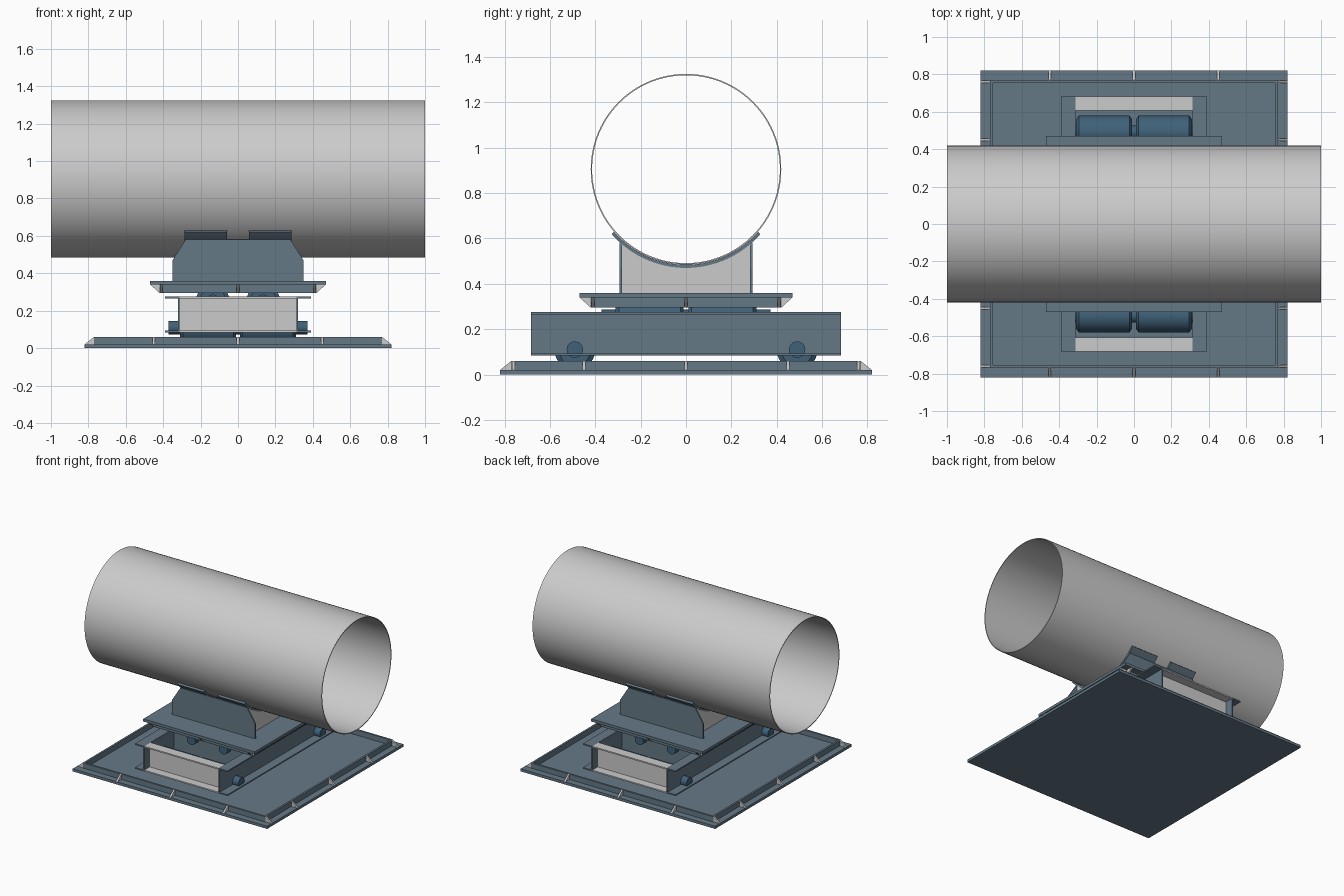
import bpy, bmesh, math
from mathutils import Matrix

if "Cube" in bpy.data.objects:
    bpy.data.objects.remove(bpy.data.objects["Cube"])


def material(name, rgb):
    m = bpy.data.materials.new(name)
    m.diffuse_color = (*rgb, 1)
    m.use_nodes = True
    m.node_tree.nodes["Principled BSDF"].inputs["Base Color"].default_value = m.diffuse_color
    return m


STEEL = material("blue_steel", (0.13, 0.19, 0.24))
ROLLER = material("roller_blue", (0.05, 0.12, 0.19))


def finish(name, bm, mat=None, smooth=False):
    bmesh.ops.recalc_face_normals(bm, faces=bm.faces)
    me = bpy.data.meshes.new(name)
    bm.to_mesh(me)
    bm.free()
    ob = bpy.data.objects.new(name, me)
    bpy.context.collection.objects.link(ob)
    if mat:
        me.materials.append(mat)
    if smooth:
        bpy.ops.object.select_all(action='DESELECT')
        ob.select_set(True)
        bpy.context.view_layer.objects.active = ob
        bpy.ops.object.shade_smooth_by_angle(angle=math.radians(30))
    return ob


def box(bm, x0, x1, y0, y1, z0, z1):
    m = Matrix.Translation(((x0 + x1) / 2, (y0 + y1) / 2, (z0 + z1) / 2))
    m = m @ Matrix.Diagonal((x1 - x0, y1 - y0, z1 - z0, 1))
    bmesh.ops.create_cube(bm, size=1, matrix=m)


def prism(bm, pts, a, b, axis):
    """Extrude a profile from a to b; profile is (y,z) for axis x, (x,z) for axis y."""
    def put(p, t):
        return (t, p[0], p[1]) if axis == 'x' else (p[0], t, p[1])
    lo = [bm.verts.new(put(p, a)) for p in pts]
    hi = [bm.verts.new(put(p, b)) for p in pts]
    bm.faces.new(lo)
    bm.faces.new(hi)
    n = len(pts)
    for i in range(n):
        bm.faces.new((lo[i], lo[(i + 1) % n], hi[(i + 1) % n], hi[i]))


def lathe_x(bm, profile, centre, axis='x', segs=40):
    """Revolve (position along axis, radius) points; closes the loop when closed ring."""
    rings = []
    for t, r in profile:
        ring = []
        for k in range(segs):
            a = 2 * math.pi * k / segs
            u, v = r * math.cos(a), r * math.sin(a)
            c = (t, centre[0] + u, centre[1] + v)
            ring.append(bm.verts.new(c if axis == 'x' else (c[1], t, c[2])))
        rings.append(ring)
    for p, q in zip(rings, rings[1:]):
        for k in range(segs):
            j = (k + 1) % segs
            bm.faces.new((p[k], p[j], q[j], q[k]))
    return rings


def arc(r, a0, a1, n):
    """Points on the underside of the pipe circle; angle measured from straight down."""
    return [(r * math.sin(a0 + (a1 - a0) * i / n), PZ - r * math.cos(a0 + (a1 - a0) * i / n))
            for i in range(n + 1)]


PZ, PR = 0.905, 0.42

# Pipe: thin open tube
bm = bmesh.new()
lathe_x(bm, [(-1, PR), (1, PR), (1, PR - .006), (-1, PR - .006), (-1, PR)], (0, PZ), segs=96)
bmesh.ops.remove_doubles(bm, verts=bm.verts, dist=1e-5)
finish("pipe", bm, None, True)


# Plates with a rim wall and triangular gussets
def rimmed_plate(name, half, wall, z_out, z_face, z_rim, gx, gy):
    bm = bmesh.new()
    box(bm, -half, half, -half, half, min(z_out, z_face), max(z_out, z_face))
    finish(name + "_plate", bm, STEEL)
    bm = bmesh.new()
    za, zb = sorted((z_face, z_rim))
    for s in (-1, 1):
        box(bm, *sorted((s * wall, s * (wall - .015))), -wall, wall, za, zb)
        box(bm, -wall + .015, wall - .015, *sorted((s * wall, s * (wall - .015))), za, zb)
    finish(name + "_rim", bm, STEEL)
    bm = bmesh.new()
    for s in (-1, 1):
        tri = [(s * wall, z_face), (s * half, z_face), (s * wall, z_rim)]
        for g in gx:
            prism(bm, tri, g - .007, g + .007, 'x')
        for g in gy:
            prism(bm, tri, g - .007, g + .007, 'y')
    finish(name + "_gussets", bm)


rimmed_plate("base", .82, .77, 0, .02, .06, (-.45, 0, .45), (-.76, -.45, 0, .45, .76))
rimmed_plate("slide", .47, .42, .36, .34, .295, (-.41, 0, .41), (-.41, 0, .41))

# Roller box: long side channels with outward flanges
bm = bmesh.new()
for s in (-1, 1):
    box(bm, *sorted((s * .312, s * .322)), -.683, .683, .09, .27)
    for z in (.083, .265):
        box(bm, *sorted((s * .312, s * .39)), -.683, .683, z, z + .01)
    # inner cross plates carrying the upper axles
    box(bm, -.312, .312, *sorted((s * .315, s * .325)), .09, .268)
finish("carriage_side_channels", bm, STEEL)

# Grey end channels
bm = bmesh.new()
for s in (-1, 1):
    box(bm, -.312, .312, *sorted((s * .608, s * .618)), .09, .27)
    for z in (.083, .265):
        box(bm, -.312, .312, *sorted((s * .608, s * .683)), z, z + .01)
finish("carriage_end_channels", bm)


# Rollers and axles: lower pair runs along x, upper pair along y
def roller_set(name, offset, z, axis):
    for i, s in enumerate((-1, 1)):
        c = (s * offset, z)
        for j, d in enumerate((-1, 1)):
            bm = bmesh.new()
            prof = [(.01, .03), (.01, .07), (.025, .09), (.295, .09), (.31, .07), (.31, .03)]
            lathe_x(bm, [(d * t, r) for t, r in prof], c, axis)
            finish(f"{name}_roller_{i}{j}", bm, ROLLER, True)
        bm = bmesh.new()
        rings = lathe_x(bm, [(-.372, .036), (.372, .036)], c, axis, 24)
        for r in rings:
            bm.faces.new(r)
        finish(f"{name}_axle_{i}", bm, ROLLER, True)


roller_set("lower", .49, .11, 'x')
roller_set("upper", .135, .25, 'y')

# Saddle: side plates with sloped shoulders
bm = bmesh.new()
side = [(-.35, .36), (-.35, .47), (-.28, .58), (.28, .58), (.35, .47), (.35, .36)]
for s in (-1, 1):
    prism(bm, side, s * .282, s * .294, 'y')
finish("saddle_side_plates", bm, STEEL)

# Saddle: cross plates cut to the pipe
bm = bmesh.new()
lim = math.asin(.282 / .43)
cross = [(-.282, .36)] + arc(.43, -lim, lim, 24) + [(.282, .36)]
for x in (-.274, 0, .274):
    prism(bm, cross, x - .006, x + .006, 'x')
finish("saddle_cross_plates", bm)

# Curved wear pads under the pipe
lim = math.radians(49)
pad = arc(PR + .001, -lim, lim, 32) + arc(.435, lim, -lim, 32)
for name, a, b in (("left", -.285, -.06), ("right", .06, .285)):
    bm = bmesh.new()
    prism(bm, pad, a, b, 'x')
    finish(name + "_wear_pad", bm, STEEL, True)
